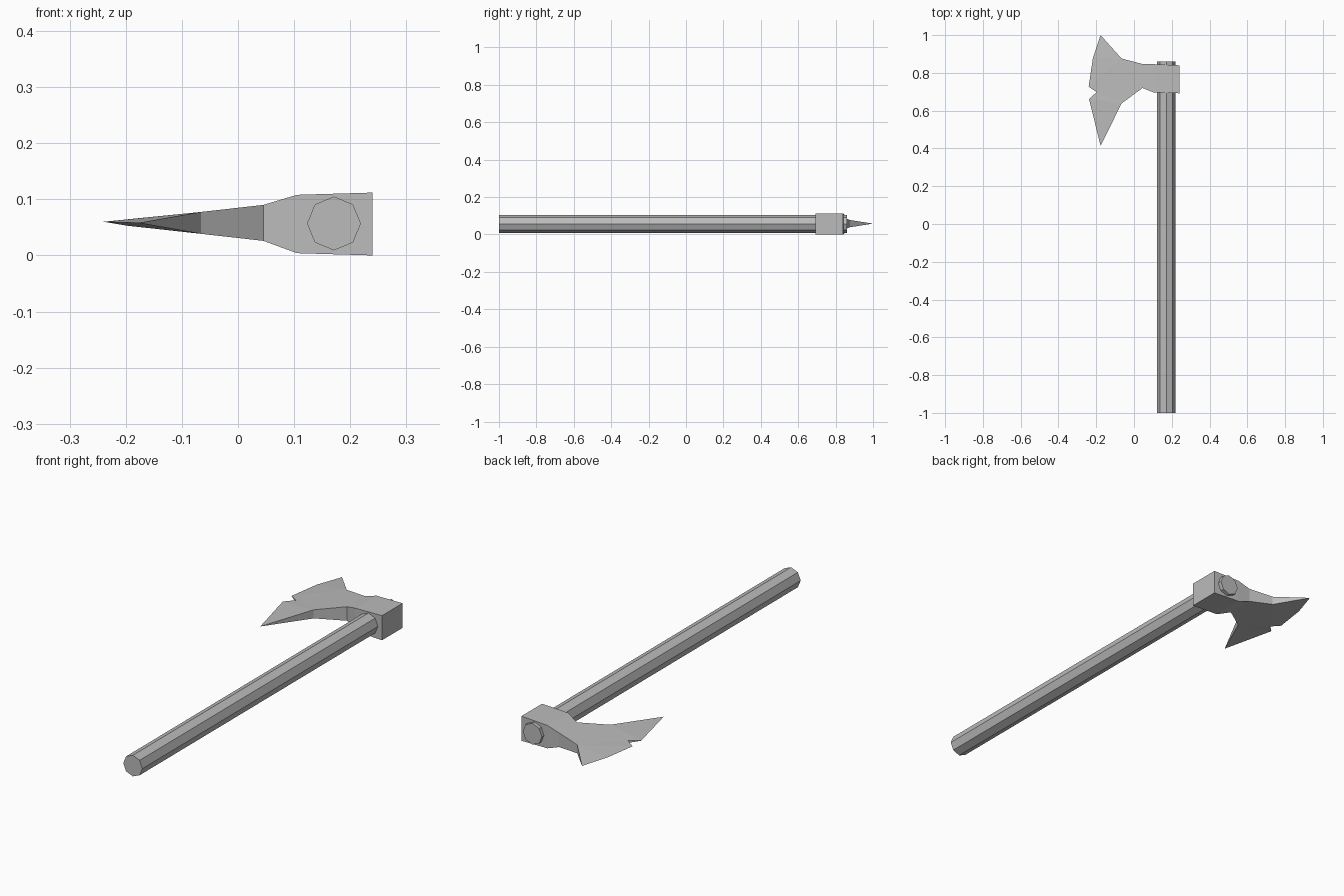
import bpy, bmesh, math
from mathutils import Matrix

cube = bpy.data.objects.get("Cube")
if cube:
    bpy.data.objects.remove(cube, do_unlink=True)

# One plain grey for the whole tool
grey = bpy.data.materials.new("plain grey")
grey.use_nodes = True
colour = (0.5, 0.5, 0.5, 1)
grey.diffuse_color = colour
grey.node_tree.nodes["Principled BSDF"].inputs["Base Color"].default_value = colour


def finish(bm, name):
    bmesh.ops.recalc_face_normals(bm, faces=bm.faces)
    mesh = bpy.data.meshes.new(name)
    bm.to_mesh(mesh)
    bm.free()
    mesh.materials.append(grey)
    obj = bpy.data.objects.new(name, mesh)
    bpy.context.collection.objects.link(obj)
    return obj


# Handle: a long eight-sided shaft that pokes out past the head
bm = bmesh.new()
bmesh.ops.create_cone(bm, cap_ends=True, segments=8, radius1=0.048,
                      radius2=0.048, depth=1.86)
bm.transform(Matrix.Translation((0.171, -0.07, 0.057))
             @ Matrix.Rotation(math.pi / 2, 4, 'X'))
finish(bm, "handle")

# Axe head outline: x, y, half thickness (zero on the cutting edge)
outline = [
    (0.24, 0.84, 0.056), (0.105, 0.846, 0.052), (0.045, 0.847, 0.032),
    (-0.066, 0.876, 0.0195),                       # upper side of the neck
    (-0.177, 1.0, 0), (-0.218, 0.876, 0), (-0.24, 0.727, 0),
    (-0.198, 0.698, 0.005),                        # chip in the edge
    (-0.238, 0.662, 0), (-0.177, 0.413, 0),
    (-0.066, 0.638, 0.0195), (0.045, 0.72, 0.032),
    (0.105, 0.696, 0.052), (0.24, 0.692, 0.056),   # lower side of the neck
]
MID = 0.057
bm = bmesh.new()
top, bottom = [], []
for x, y, half in outline:
    z = MID + (0.003 if x < -0.2 else 0.001)
    if x > 0.1:
        z = MID - 0.001
    upper = bm.verts.new((x, y, z + half))
    top.append(upper)
    bottom.append(bm.verts.new((x, y, z - half)) if half else upper)

# Neck strips, then a fan of triangles for the blade
count = len(outline)
patches = [(i, i + 1, count - 2 - i, count - 1 - i) for i in range(3)]
patches += [(3, i, i + 1) for i in range(4, 7)]
patches += [(3, 7, 10), (10, 7, 8), (10, 8, 9)]
for side in (top, bottom):
    for patch in patches:
        bm.faces.new([side[i] for i in patch])

# Side walls, left out where the blade is sharp
for i in range(count):
    j = (i + 1) % count
    wall = list(dict.fromkeys((top[i], top[j], bottom[j], bottom[i])))
    if len(wall) > 2:
        bm.faces.new(wall)
finish(bm, "axe_head")
